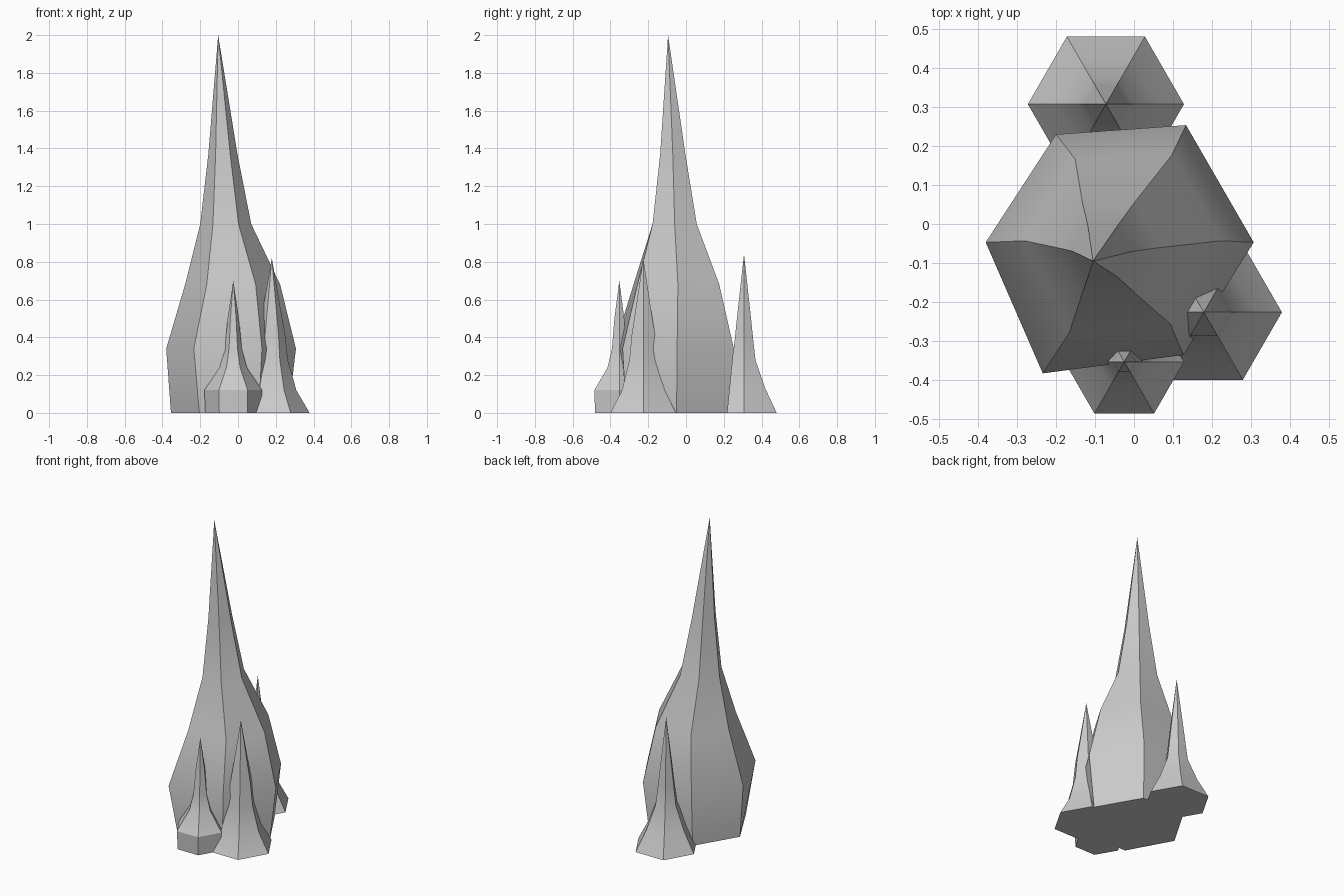
import bpy
import bmesh
from math import cos, sin, tau, radians

cube = bpy.data.objects.get("Cube")
if cube:
    bpy.data.objects.remove(cube, do_unlink=True)

GREY = (0.6, 0.6, 0.6, 1)
stone = bpy.data.materials.new("grey stone")
stone.use_nodes = True
stone.diffuse_color = GREY
stone.node_tree.nodes["Principled BSDF"].inputs["Base Color"].default_value = GREY


def spire(name, rings, apex, spokes=(1,) * 6):
    """Six-sided spire; each ring is (z, centre x, centre y, radius, spoke weight)."""
    bm = bmesh.new()
    loops = []
    for z, cx, cy, r, weight in rings:
        loop = []
        for i, spoke in enumerate(spokes):
            reach = r * (1 + (spoke - 1) * weight)
            a = tau * i / 6
            loop.append(bm.verts.new((cx + reach * cos(a), cy + reach * sin(a), z)))
        loops.append(loop)
    tip = bm.verts.new(apex)
    bm.faces.new(loops[0][::-1])
    for i in range(6):
        j = (i + 1) % 6
        for low, high in zip(loops, loops[1:]):
            bm.faces.new((low[i], low[j], high[j], high[i]))
        bm.faces.new((loops[-1][i], loops[-1][j], tip))
    bmesh.ops.recalc_face_normals(bm, faces=bm.faces)
    mesh = bpy.data.meshes.new(name)
    bm.to_mesh(mesh)
    bm.free()
    mesh.materials.append(stone)
    obj = bpy.data.objects.new(name, mesh)
    bpy.context.collection.objects.link(obj)
    # Soften the rings, keep the long ridges crisp
    bpy.ops.object.select_all(action="DESELECT")
    obj.select_set(True)
    bpy.context.view_layer.objects.active = obj
    bpy.ops.object.shade_smooth_by_angle(angle=radians(30))


def small_spire(name, x, y, height, profile):
    spire(name, [(z, x, y, r, 0) for z, r in profile], (x, y, height))


# Tall central spire, leaning towards the front right
spire("main_spire",
      [(0, -0.045, -0.05, 0.31, 0.2),
       (0.34, -0.04, -0.047, 0.34, 1),
       (0.68, -0.03, -0.043, 0.25, 0.6),
       (1.0, -0.065, -0.06, 0.135, 0),
       (1.37, -0.08, -0.07, 0.077, 0)],
      (-0.105, -0.095, 2),
      (1.02, 1.02, 0.94, 1, 1.14, 0.98))

# Three small spires around the foot
small_spire("back_spire", -0.072, 0.307, 0.84,
            [(0, 0.2), (0.13, 0.13), (0.28, 0.07), (0.4, 0.055), (0.55, 0.037)])
small_spire("left_spire", 0.179, -0.226, 0.82,
            [(0, 0.2), (0.12, 0.13), (0.28, 0.085), (0.42, 0.07), (0.56, 0.045)])
small_spire("front_spire", -0.025, -0.353, 0.7,
            [(0, 0.148), (0.12, 0.153), (0.24, 0.072), (0.34, 0.045), (0.5, 0.03)])
